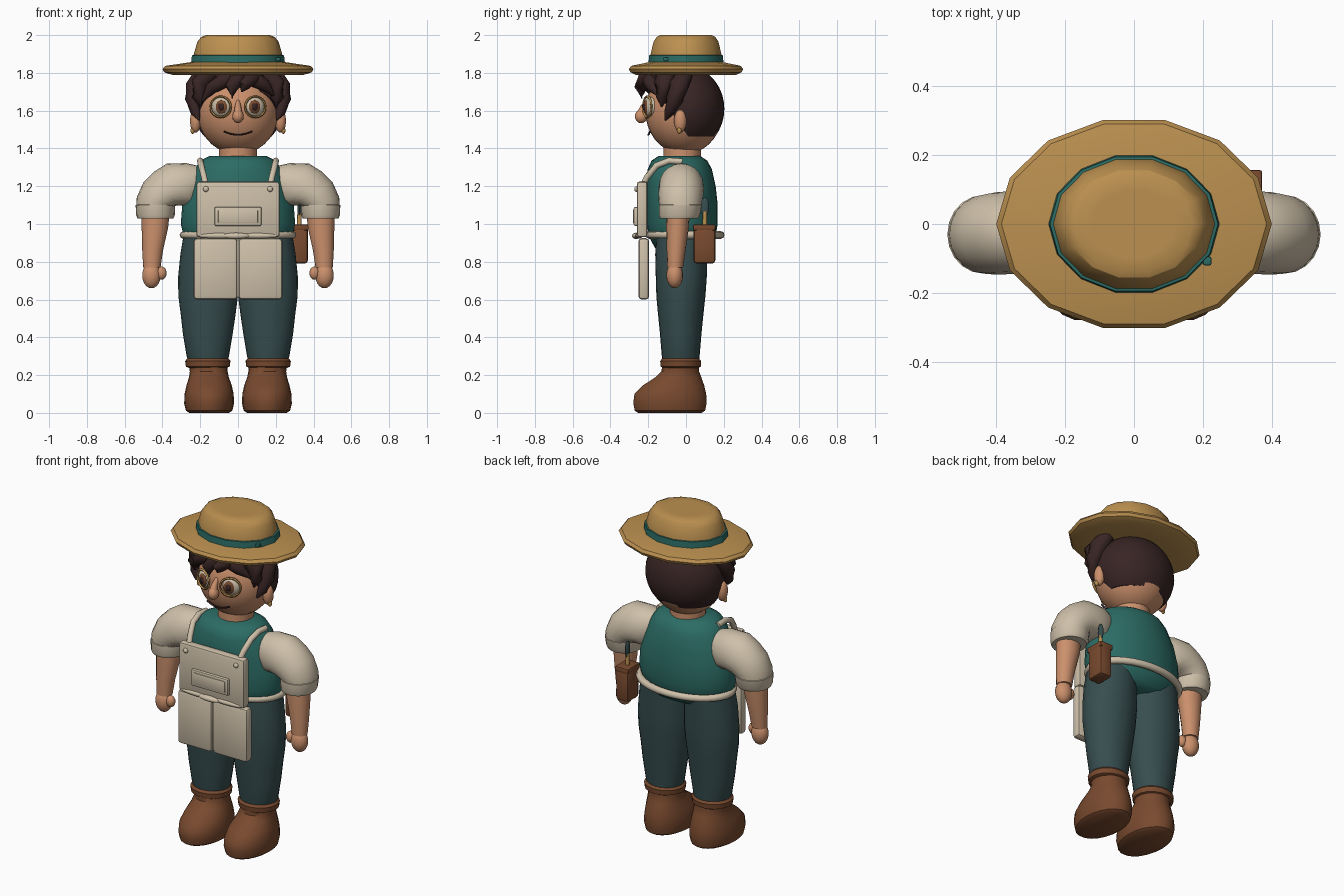
import bpy, bmesh
from math import sin, cos, pi, radians
from mathutils import Vector, Matrix

if "Cube" in bpy.data.objects:
    bpy.data.objects.remove(bpy.data.objects["Cube"])


def material(name, r, g, b):
    m = bpy.data.materials.new(name)
    m.use_nodes = True
    m.diffuse_color = (r, g, b, 1)
    m.node_tree.nodes["Principled BSDF"].inputs["Base Color"].default_value = (r, g, b, 1)
    return m


STRAW = material("straw", .5, .28, .08)
TEAL = material("teal cloth", .025, .15, .13)
CREAM = material("cream cloth", .62, .53, .4)
SKIN = material("skin", .6, .28, .15)
HAIR = material("dark hair", .04, .018, .018)
TROUSER = material("slate cloth", .038, .075, .078)
LEATHER = material("brown leather", .19, .068, .028)


def finish(name, bm, mat, mirror=False, angle=40):
    bmesh.ops.recalc_face_normals(bm, faces=bm.faces[:])
    me = bpy.data.meshes.new(name)
    bm.to_mesh(me)
    bm.free()
    me.materials.append(mat)
    me.polygons.foreach_set("use_smooth", [True] * len(me.polygons))
    me.set_sharp_from_angle(angle=radians(angle))
    ob = bpy.data.objects.new(name, me)
    bpy.context.scene.collection.objects.link(ob)
    if mirror:
        ob.modifiers.new("Mirror", 'MIRROR')
    return ob


def skin_rings(name, rings, mat, mirror=False, closed=False, angle=40):
    """Bridge a list of equal point rings; cap the ends unless closed."""
    bm = bmesh.new()
    vs = [[bm.verts.new(p) for p in ring] for ring in rings]
    n = len(vs[0])
    for a, b in zip(vs, vs[1:] + ([vs[0]] if closed else [])):
        for i in range(n):
            j = (i + 1) % n
            bm.faces.new((a[i], a[j], b[j], b[i]))
    if not closed:
        bm.faces.new(vs[0])
        bm.faces.new(vs[-1])
    return finish(name, bm, mat, mirror, angle)


def loft(name, stations, mat, sides=20, mirror=False, angle=40):
    """Stations: centre x, y, z, radius x, radius y, optional tilt in degrees."""
    rings = []
    for x, y, z, rx, ry, *tilt in stations:
        t = radians(tilt[0]) if tilt else 0
        u = Vector((cos(t), 0, sin(t)))
        rings.append([Vector((x, y, z)) + u * rx * cos(a) + Vector((0, ry * sin(a), 0))
                      for a in (2 * pi * i / sides for i in range(sides))])
    return skin_rings(name, rings, mat, mirror, angle=angle)


def tube(name, points, radii, mat, sides=10, mirror=False, closed=False):
    pts = [Vector(p) for p in points]
    n, rings = len(pts), []
    for i, p in enumerate(pts):
        a = pts[i - 1] if closed or i else p
        b = pts[(i + 1) % n] if closed or i < n - 1 else p
        q = (b - a).to_track_quat('Z', 'Y')
        r = radii[i] if isinstance(radii, (list, tuple)) else radii
        rings.append([p + q @ Vector((r * cos(k * 2 * pi / sides), r * sin(k * 2 * pi / sides), 0))
                      for k in range(sides)])
    return skin_rings(name, rings, mat, mirror, closed, 60)


def ball(name, centre, radii, mat, mirror=False, turn=0, seg=24, cuts=()):
    bm = bmesh.new()
    m = (Matrix.Translation(centre) @ Matrix.Rotation(radians(turn), 4, 'Z')
         @ Matrix.Diagonal((*radii, 1)))
    bmesh.ops.create_uvsphere(bm, u_segments=seg, v_segments=seg // 2 + 2, radius=1, matrix=m)
    for co, no in cuts:
        bmesh.ops.bisect_plane(bm, geom=bm.verts[:] + bm.edges[:] + bm.faces[:],
                               plane_co=co, plane_no=no, clear_inner=True)
        rim = [e for e in bm.edges if e.is_boundary]
        bmesh.ops.holes_fill(bm, edges=rim)
    return finish(name, bm, mat, mirror)


def box(name, low, high, mat, bevel=.012, mirror=False):
    low, high = Vector(low), Vector(high)
    bm = bmesh.new()
    bmesh.ops.create_cube(bm, size=1, matrix=Matrix.Translation((low + high) / 2)
                          @ Matrix.Diagonal((*(high - low), 1)))
    bmesh.ops.bevel(bm, geom=bm.edges[:], offset=bevel, segments=2, profile=.5, affect='EDGES')
    return finish(name, bm, mat, mirror)


# Hat: faceted brim, band and crown
def hat_part(name, profile, mat):
    loft(name, [(0, 0, z, r, r * k) for r, z, k in profile], mat, 14, angle=30)


hat_part("hat_brim", [(.2, 1.79, .8), (.35, 1.79, .78), (.39, 1.803, .775), (.4, 1.82, .775),
                      (.385, 1.837, .775), (.25, 1.857, .8), (.2, 1.857, .8)], STRAW)
hat_part("hat_band", [(.24, 1.85, .82), (.248, 1.856, .82), (.244, 1.893, .82),
                      (.23, 1.895, .82)], TEAL)
hat_part("hat_crown", [(.238, 1.85, .82), (.234, 1.9, .82), (.215, 1.965, .82),
                       (.195, 1.99, .82), (.17, 2.0, .82), (.12, 2.0, .82)], STRAW)
box("band_stitch", (.2, -.12, 1.862), (.225, -.095, 1.882), TEAL, .005)

# Head and face
loft("neck", [(0, -.02, 1.3, .1, .1), (0, -.02, 1.44, .1, .1)], SKIN)
ball("head", (0, -.01, 1.597), (.217, .205, .228), SKIN, seg=32)
ball("ear", (.225, -.03, 1.545), (.03, .033, .062), SKIN, True, seg=14)
ball("earring", (.24, -.035, 1.495), (.012, .012, .018), STRAW, True, seg=10)
ball("nose", (0, -.237, 1.57), (.03, .034, .036), SKIN, seg=16)
tube("nose_bridge", [(0, -.2, 1.65), (0, -.225, 1.62), (0, -.24, 1.58)], [.01, .017, .024], SKIN)
ball("eye", (.09, -.188, 1.62), (.052, .03, .052), CREAM, True, 22)
ball("iris", (.089, -.211, 1.62), (.034, .013, .036), LEATHER, True, 22, 16)
ball("pupil", (.089, -.22, 1.62), (.018, .009, .02), HAIR, True, 22, 12)
tilt = Matrix.Rotation(radians(22), 3, 'Z')
tube("spectacle_rim", [Vector((.092, -.205, 1.62)) + tilt @ Vector((.058 * cos(a), 0, .055 * sin(a)))
                       for a in (2 * pi * i / 24 for i in range(24))], .006, STRAW, 6, True, True)
tube("mouth", [(x / 1000, -.2 + abs(x) / 9000, 1.472 + (x / 1000) ** 2 * 3.2)
               for x in range(-75, 76, 15)], .005, HAIR, 6)

# Hair: cap cut along the hairline, then locks
ball("hair_cap", (0, 0, 1.61), (.236, .203, .225), HAIR, seg=32,
     cuts=[((0, 0, 1.462), (0, 0, 1)), ((0, .0, 1.48), (0, .8, .55))])
tube("side_lock", [(.19, .0, 1.8), (.226, -.04, 1.73), (.236, -.06, 1.66), (.225, -.09, 1.59),
                   (.205, -.11, 1.55)], [.04, .052, .045, .026, .005], HAIR, 12, True)
tube("temple_lock", [(.15, -.1, 1.8), (.2, -.12, 1.74), (.21, -.125, 1.67), (.2, -.13, 1.62)],
     [.05, .05, .034, .005], HAIR, 12, True)
for name, pts in {
    "fringe_right": [(.02, -.15, 1.8), (-.07, -.19, 1.765), (-.14, -.185, 1.72), (-.19, -.15, 1.65)],
    "fringe_middle": [(.03, -.15, 1.8), (.0, -.215, 1.775), (-.035, -.24, 1.72), (-.03, -.235, 1.665)],
    "fringe_left": [(.0, -.15, 1.8), (.08, -.195, 1.77), (.14, -.185, 1.735), (.19, -.15, 1.68)],
    "fringe_curl": [(.1, -.15, 1.8), (.07, -.215, 1.775), (.03, -.235, 1.735), (.02, -.225, 1.7)],
}.items():
    tube(name, pts, [.04, .043, .034, .005], HAIR, 12)

# Torso and back tie
loft("shirt_body", [(0, -.02, .85, .15, .1), (0, -.02, .875, .235, .145), (0, -.02, .93, .285, .175),
                    (0, -.02, 1.0, .303, .188), (0, -.02, 1.1, .295, .188), (0, -.027, 1.2, .27, .184),
                    (0, -.033, 1.29, .23, .17), (0, -.035, 1.335, .2, .148),
                    (0, -.035, 1.36, .15, .11)], TEAL, 28)
tube("waist_tie", [(.288 * cos(a), -.005 + .188 * sin(a), .942)
                   for a in (2 * pi * i / 36 for i in range(36))], .021, CREAM, 8, closed=True)

# Puffed sleeves, arms and hands
loft("sleeve", [(.19, -.025, 1.24, .07, .07, 75), (.235, -.025, 1.225, .105, .1, 68),
                (.30, -.025, 1.205, .138, .118, 56), (.35, -.025, 1.185, .132, .12, 44),
                (.395, -.027, 1.16, .122, .12, 30), (.43, -.03, 1.12, .108, .115, 12),
                (.437, -.03, 1.095, .102, .11)], CREAM, 20, True)
loft("sleeve_cuff", [(.437, -.03, 1.108, .09, .1), (.437, -.03, 1.1, .105, .114),
                     (.437, -.035, 1.045, .102, .109), (.437, -.037, 1.028, .094, .1)],
     CREAM, 20, True)
loft("forearm", [(.437, -.042, 1.06, .075, .062), (.44, -.045, .98, .07, .06),
                 (.452, -.052, .86, .055, .05), (.456, -.057, .77, .046, .042)], SKIN, 16, True)
ball("hand", (.458, -.06, .728), (.05, .044, .068), SKIN, True, seg=18)
ball("thumb", (.405, -.07, .74), (.027, .025, .035), SKIN, True, seg=12)

# Trousers
loft("trouser_leg", [(.155, -.025, .23, .09, .09), (.16, -.028, .3, .112, .1),
                     (.16, -.028, .42, .132, .11), (.158, -.028, .52, .145, .12),
                     (.158, -.027, .62, .158, .13), (.155, -.025, .72, .162, .135),
                     (.15, -.025, .84, .155, .138), (.145, -.02, .93, .145, .138)],
     TROUSER, 24, True)

# Boots
loft("boot", [(.153, -.085, 0, .105, .17), (.153, -.085, .012, .123, .188),
              (.153, -.085, .05, .132, .196), (.153, -.083, .1, .13, .192),
              (.153, -.066, .145, .12, .164), (.154, -.04, .19, .105, .122),
              (.155, -.03, .22, .1, .1), (.158, -.028, .26, .104, .1)], LEATHER, 22, True)
loft("boot_cuff", [(.16, -.028, .238, .1, .095), (.16, -.028, .245, .116, .107),
                   (.16, -.028, .275, .12, .11), (.16, -.028, .288, .108, .098)],
     LEATHER, 22, True)

# Apron
box("apron_bib", (-.22, -.26, .93), (.22, -.205, 1.225), CREAM, .014)
box("apron_skirt", (.003, -.252, .6), (.235, -.195, .925), CREAM, .018, True)
box("apron_skirt_backing", (-.05, -.238, .61), (.05, -.2, .92), CREAM)
box("bib_pocket", (-.125, -.277, .99), (.125, -.25, 1.09), CREAM, .008)
box("pocket_panel", (-.105, -.281, 1.005), (.105, -.27, 1.075), CREAM, .004)
ball("tie_knot", (-.01, -.265, .937), (.07, .02, .017), CREAM, seg=14)
ball("tie_bow", (.1, -.25, .938), (.12, .02, .016), CREAM, True, seg=14)
ball("bib_button", (.17, -.262, 1.185), (.015, .012, .015), CREAM, True, seg=12)
tube("shoulder_strap", [(.168, -.235, 1.19), (.18, -.205, 1.25), (.195, -.155, 1.31),
                        (.2, -.09, 1.335), (.2, -.02, 1.33)], .017, CREAM, 8, True)

# Belt pouch with hand trowel
box("tool_pouch", (.285, .04, .79), (.37, .155, .985), LEATHER, .018)
box("pouch_rim", (.282, .037, .965), (.372, .157, .998), LEATHER, .008)
tube("trowel_handle", [(.325, .1, .97), (.325, .1, 1.065)], [.013, .011], STRAW, 8)
ball("trowel_blade", (.325, .1, 1.09), (.01, .022, .052), TROUSER, seg=12)
